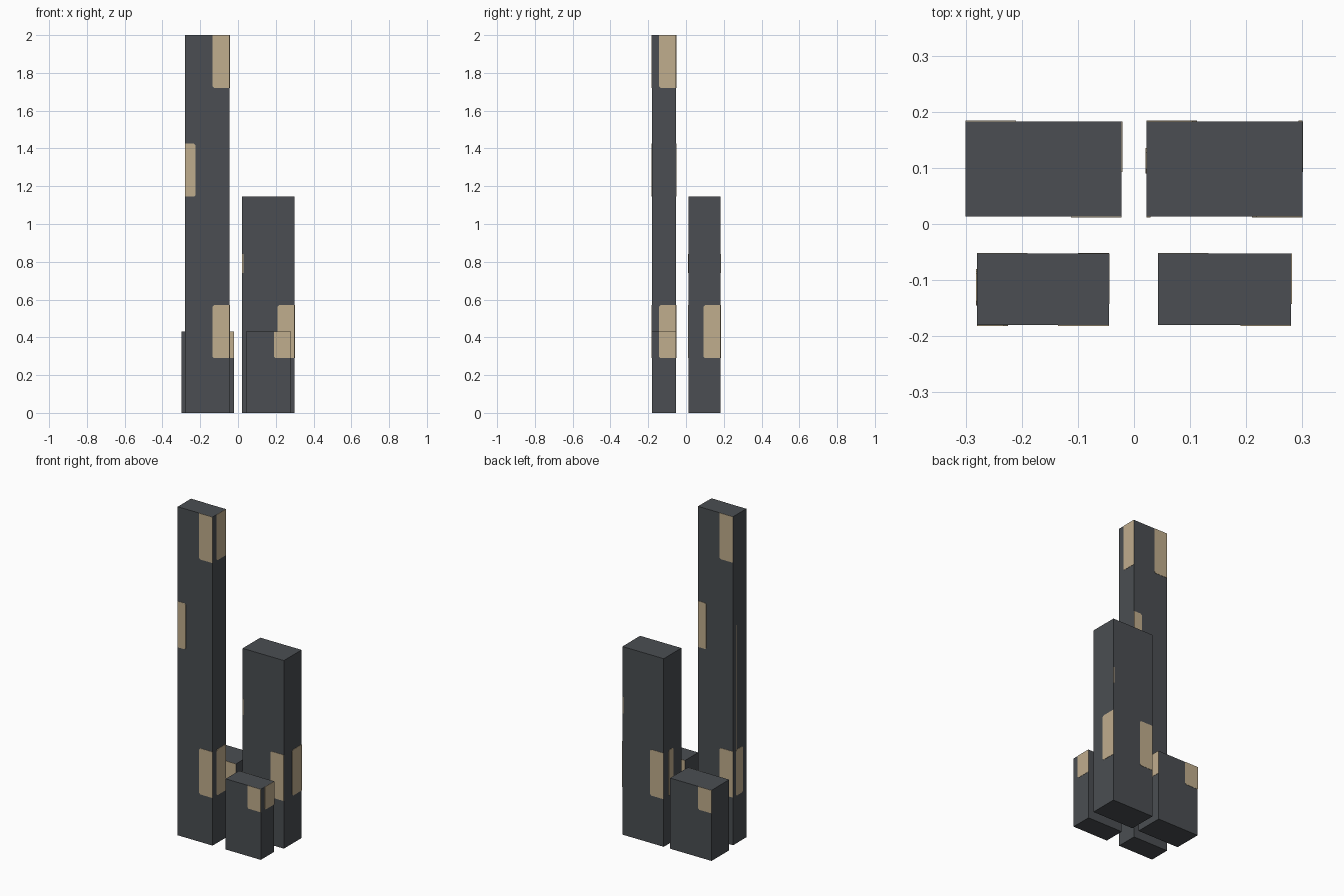
import bpy
import bmesh
from mathutils import Vector

cube = bpy.data.objects.get("Cube")
if cube:
    bpy.data.objects.remove(cube, do_unlink=True)


def material(name, rgb):
    m = bpy.data.materials.new(name)
    m.use_nodes = True
    color = (*rgb, 1)
    m.diffuse_color = color
    m.node_tree.nodes["Principled BSDF"].inputs["Base Color"].default_value = color
    return m


WALL = material("charcoal wall", (0.069, 0.076, 0.084))
GLOW = material("tan window", (0.527, 0.418, 0.266))

# For each side: outward normal and the direction that runs left to right
SIDES = {
    "front": (Vector((0, -1, 0)), Vector((1, 0, 0))),
    "back": (Vector((0, 1, 0)), Vector((-1, 0, 0))),
    "left": (Vector((1, 0, 0)), Vector((0, 1, 0))),
    "right": (Vector((-1, 0, 0)), Vector((0, -1, 0))),
}
PANE = 0.09      # width of a window that wraps onto a corner
LIFT = 0.0015    # how far panes stand off the wall
CHAMFER = 0.008


def finish(name, bm, mat):
    bmesh.ops.recalc_face_normals(bm, faces=bm.faces)
    mesh = bpy.data.meshes.new(name)
    bm.to_mesh(mesh)
    bm.free()
    mesh.materials.append(mat)
    bpy.context.collection.objects.link(bpy.data.objects.new(name, mesh))


class Tower:
    def __init__(self, name, x0, x1, y0, y1, height):
        self.name, self.height = name, height
        self.center = Vector(((x0 + x1) / 2, (y0 + y1) / 2, 0))
        self.half = Vector(((x1 - x0) / 2, (y1 - y0) / 2, 0))
        bm = bmesh.new()
        bmesh.ops.create_cube(bm, size=1)
        for v in bm.verts:
            v.co = Vector((v.co.x * (x1 - x0), v.co.y * (y1 - y0),
                           (v.co.z + 0.5) * height)) + self.center
        finish(name, bm, WALL)

    def reach(self, axis):
        return abs(axis.x) * self.half.x + abs(axis.y) * self.half.y

    # Thin pane; start and end are measured from the wall's left edge
    def pane(self, label, side, start, end, low, high):
        normal, along = SIDES[side]
        width = 2 * self.reach(along)
        high = min(high, self.height)
        origin = self.center + normal * self.reach(normal) - along * width / 2
        cl = CHAMFER if start > 0.001 else 0
        cr = CHAMFER if end < width - 0.001 else 0
        if end - start < 3 * CHAMFER:
            cl = cr = 0
        ct = 0 if high == self.height else 1
        outline = [(start + cl, low), (end - cr, low), (end, low + cr),
                   (end, high - cr * ct), (end - cr * ct, high),
                   (start + cl * ct, high), (start, high - cl * ct), (start, low + cl)]
        outline = list(dict.fromkeys(outline))
        bm = bmesh.new()
        ring = [bm.verts.new(origin + along * u + Vector((0, 0, z))) for u, z in outline]
        base = bm.faces.new(ring)
        grown = bmesh.ops.extrude_face_region(bm, geom=[base], use_keep_orig=True)
        for v in grown["geom"]:
            if isinstance(v, bmesh.types.BMVert):
                v.co += normal * LIFT
        finish(f"{self.name}_{side}_{label}", bm, GLOW)

    def corner_pane(self, label, side, low, high):
        width = 2 * self.reach(SIDES[side][1])
        self.pane(label, side, width - PANE, width, low, high)


# Four towers: the tall and the low pair stand diagonally
tall = Tower("tall_tower", -0.28, -0.045, -0.18, -0.053, 2.0)
low_front = Tower("low_front_tower", 0.043, 0.28, -0.18, -0.053, 0.43)
low_back = Tower("low_back_tower", -0.30, -0.022, 0.013, 0.183, 0.43)
middle = Tower("middle_tower", 0.022, 0.30, 0.013, 0.183, 1.145)

# Lower windows at the right-hand corner of three walls on every tower
for tower in (tall, low_front, low_back, middle):
    for side in ("front", "back", "left"):
        tower.corner_pane("lower_window", side, 0.29, 0.57)

# Upper windows on the tall tower
for side in ("front", "back", "left"):
    tall.corner_pane("upper_window", side, 1.72, 2.0)

# Partial windows at the left-hand corner
for side in ("front", "back"):
    tall.pane("middle_window", side, 0, 0.055, 1.145, 1.425)
    middle.pane("edge_window", side, 0, 0.007, 0.74, 0.84)

# Windows and narrow light strip on the right walls
tall.pane("lower_window", "right", 0.027, 0.092, 0.29, 0.57)
tall.pane("light_strip", "right", 0.027, 0.032, 0.57, 1.33)
middle.pane("lower_window", "right", 0.048, 0.093, 0.29, 0.57)
